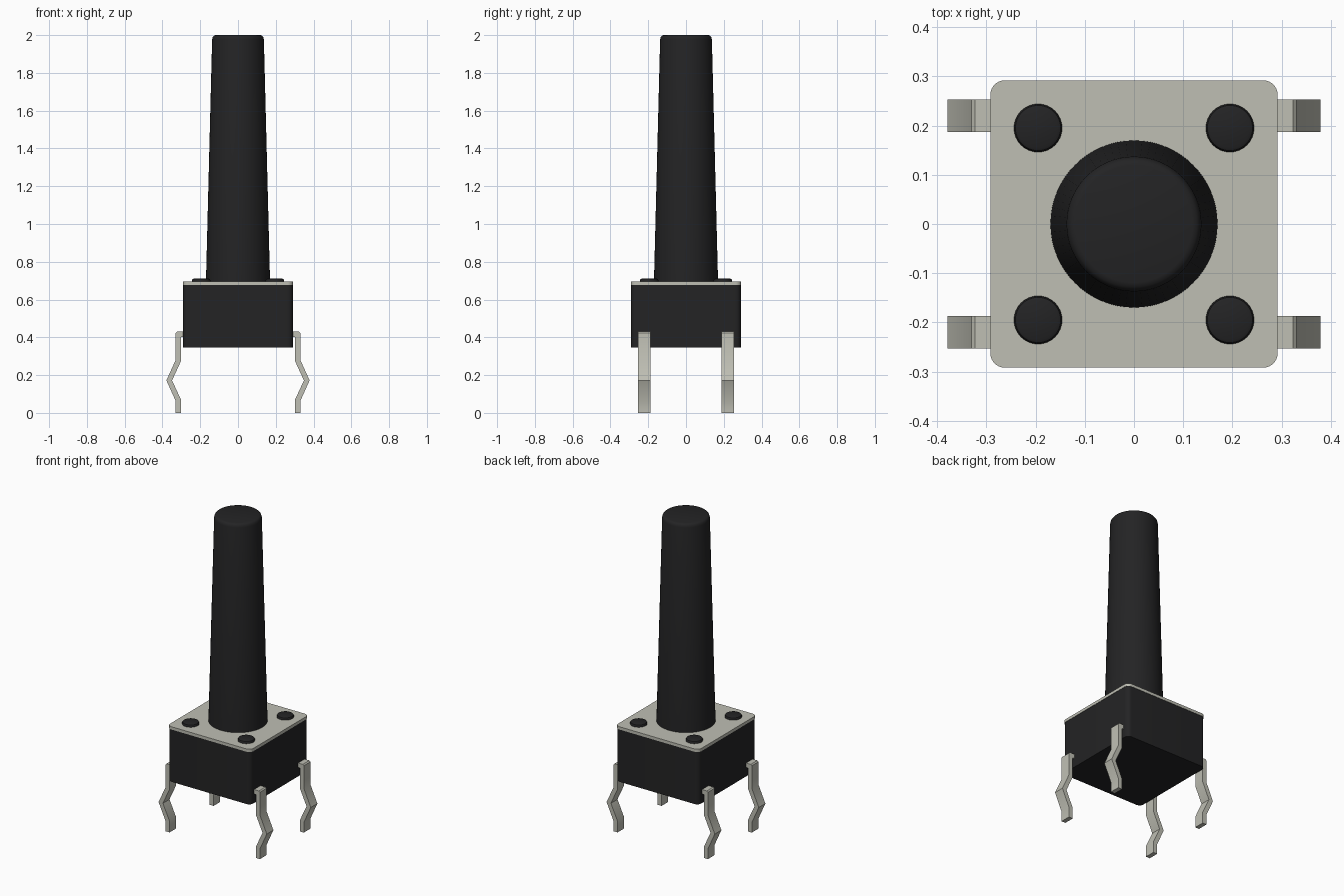
import bpy
import bmesh
import math

if "Cube" in bpy.data.objects:
    bpy.data.objects.remove(bpy.data.objects["Cube"])


def material(name, colour):
    m = bpy.data.materials.new(name)
    m.use_nodes = True
    m.diffuse_color = colour
    m.node_tree.nodes["Principled BSDF"].inputs["Base Color"].default_value = colour
    return m


black = material("black plastic", (0.017, 0.017, 0.018, 1))
metal = material("pale metal", (0.52, 0.52, 0.455, 1))


def finish(bm, name, mat):
    bmesh.ops.recalc_face_normals(bm, faces=bm.faces)
    mesh = bpy.data.meshes.new(name)
    bm.to_mesh(mesh)
    bm.free()
    obj = bpy.data.objects.new(name, mesh)
    bpy.context.collection.objects.link(obj)
    mesh.materials.append(mat)
    bpy.ops.object.select_all(action="DESELECT")
    obj.select_set(True)
    bpy.context.view_layer.objects.active = obj
    bpy.ops.object.shade_smooth_by_angle(angle=math.radians(35))
    return obj


def extrude(name, points, direction, mat):
    """Extrude a closed outline along a direction."""
    bm = bmesh.new()
    face = bm.faces.new([bm.verts.new(p) for p in points])
    new = bmesh.ops.extrude_face_region(bm, geom=[face])["geom"]
    bmesh.ops.translate(bm, vec=direction,
                        verts=[v for v in new if isinstance(v, bmesh.types.BMVert)])
    return finish(bm, name, mat)


def rounded_slab(name, half, radius, bottom, top, mat):
    points = []
    for corner, (sx, sy) in enumerate([(1, 1), (-1, 1), (-1, -1), (1, -1)]):
        for step in range(9):
            a = math.pi / 2 * (corner + step / 8)
            points.append((sx * (half - radius) + radius * math.cos(a),
                           sy * (half - radius) + radius * math.sin(a), bottom))
    return extrude(name, points, (0, 0, top - bottom), mat)


def lathe(name, profile, x, y, mat, sides=64):
    """Stack of rings from (radius, height) pairs, capped at both ends."""
    bm = bmesh.new()
    rings = []
    for r, z in profile:
        rings.append([bm.verts.new((x + r * math.cos(math.tau * i / sides),
                                    y + r * math.sin(math.tau * i / sides), z))
                      for i in range(sides)])
    for low, high in zip(rings, rings[1:]):
        for i in range(sides):
            j = (i + 1) % sides
            bm.faces.new((low[i], low[j], high[j], high[i]))
    bm.faces.new(rings[0])
    bm.faces.new(rings[-1])
    return finish(bm, name, mat)


# Housing and metal cover
rounded_slab("housing", 0.29, 0.028, 0.345, 0.677, black)
rounded_slab("cover_plate", 0.292, 0.03, 0.677, 0.695, metal)

# Tapered plunger with a softened tip
lathe("plunger", [(0.17, 0.68), (0.137, 1.978), (0.134, 1.99),
                  (0.128, 1.997), (0.119, 2.0)], 0, 0, black)

# Kinked pin outline, drawn from the housing outward and down
pin = [(0.27, 0.43), (0.323, 0.43), (0.33, 0.423), (0.33, 0.28), (0.379, 0.172),
       (0.33, 0.063), (0.33, 0), (0.302, 0), (0.302, 0.07), (0.349, 0.172),
       (0.302, 0.274), (0.302, 0.402), (0.27, 0.402)]

# Rivets and pins at the four corners
for side, sx in (("left", 1), ("right", -1)):
    for end, sy in (("front", -1), ("back", 1)):
        lathe(f"rivet_{end}_{side}", [(0.049, 0.68), (0.049, 0.702), (0.046, 0.708),
                                      (0.04, 0.711)], sx * 0.195, sy * 0.195, black, 32)
        extrude(f"pin_{end}_{side}", [(sx * x, sy * 0.22 - 0.033, z) for x, z in pin],
                (0, 0.066, 0), metal)
